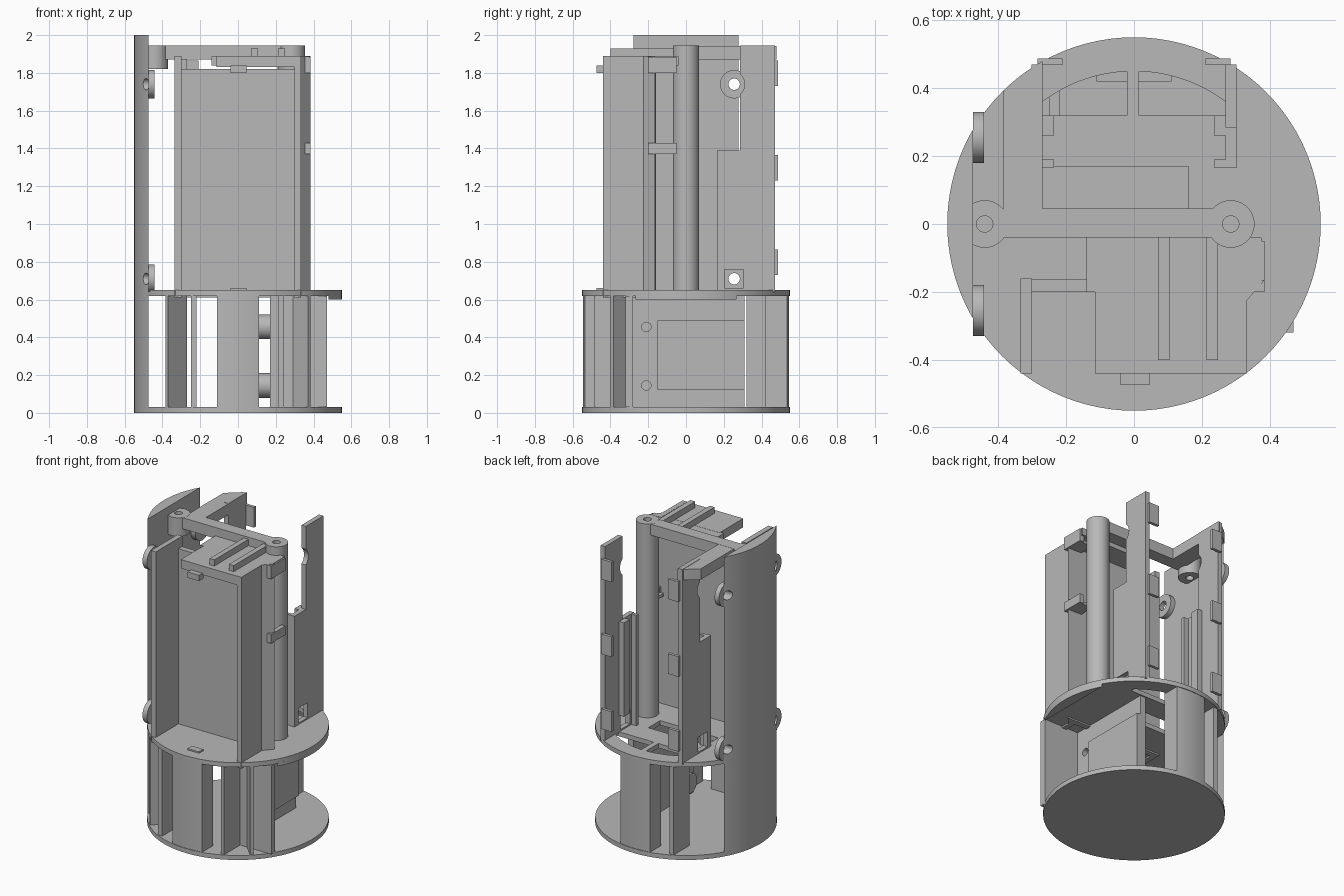
import bpy, bmesh, math
from mathutils import Vector

cube = bpy.data.objects.get("Cube")
if cube:
    bpy.data.objects.remove(cube, do_unlink=True)

grey = bpy.data.materials.new("plain grey")
grey.use_nodes = True
grey.diffuse_color = (0.48, 0.48, 0.48, 1)
grey.node_tree.nodes["Principled BSDF"].inputs["Base Color"].default_value = (0.48, 0.48, 0.48, 1)
R = 0.55


def prism(name, outline, lo, hi, axis="z"):
    """Extrude a 2D outline: (x, y) along z, or (y, z) along x."""
    bm = bmesh.new()
    place = (lambda p, h: (p[0], p[1], h)) if axis == "z" else (lambda p, h: (h, p[0], p[1]))
    face = bm.faces.new([bm.verts.new(place(p, lo)) for p in outline])
    up = bmesh.ops.extrude_face_region(bm, geom=[face])
    shift = Vector(place((0, 0), hi - lo))
    bmesh.ops.translate(bm, vec=shift, verts=[v for v in up["geom"] if isinstance(v, bmesh.types.BMVert)])
    bmesh.ops.recalc_face_normals(bm, faces=bm.faces)
    mesh = bpy.data.meshes.new(name)
    bm.to_mesh(mesh)
    bm.free()
    mesh.materials.append(grey)
    ob = bpy.data.objects.new(name, mesh)
    bpy.context.collection.objects.link(ob)
    return ob


def rect(a0, a1, b0, b1):
    return [(a0, b0), (a1, b0), (a1, b1), (a0, b1)]


def box(name, x0, x1, y0, y1, z0, z1):
    return prism(name, rect(x0, x1, y0, y1), z0, z1)


def circle(cx, cy, r, n=64):
    return [(cx + r * math.cos(2 * math.pi * i / n), cy + r * math.sin(2 * math.pi * i / n)) for i in range(n)]


def arc_x(x0, x1, r, side=1, n=16):
    """Points on the circle of radius r between two x values."""
    xs = [x0 + (x1 - x0) * i / n for i in range(n + 1)]
    return [(x, side * math.sqrt(max(r * r - x * x, 0))) for x in xs]


def cut(ob, *cutters):
    for c in cutters:
        m = ob.modifiers.new("cut", "BOOLEAN")
        m.object, m.operation, m.solver = c, "DIFFERENCE", "EXACT"
    bpy.context.view_layer.update()
    ob_eval = ob.evaluated_get(bpy.context.evaluated_depsgraph_get())
    mesh = bpy.data.meshes.new_from_object(ob_eval)
    ob.modifiers.clear()
    ob.data = mesh
    for c in cutters:
        bpy.data.objects.remove(c, do_unlink=True)


# Discs of the lower drum
prism("base_disc", circle(0, 0, R, 96), 0, 0.03)
deck = prism("middle_disc", circle(0, 0, R, 96), 0.62, 0.65)
pockets = [prism("pocket", [(a, 0.32)] + arc_x(a, b, 0.45) + [(b, 0.32)], 0.5, 0.8)
           for a, b in ((-0.27, -0.02), (0.015, 0.29))]
cut(deck, *pockets, box("slot", -0.27, 0.16, 0.045, 0.17, 0.5, 0.8))
half = math.acos(0.48 / R)
prism("deck_lip", [(R * math.cos(t), R * math.sin(t)) for t in
                   [half * (i / 8 - 1) for i in range(17)]], 0.60, 0.625)

# Tall curved wall with screw bosses
half = math.acos(0.475 / R)
wall = prism("tall_wall", [(-R * math.cos(t), R * math.sin(t)) for t in
                           [half * (i / 16 - 1) for i in range(33)]], 0.0, 2.0)
spots = [(s * 0.255, z) for s in (-1, 1) for z in (0.71, 1.74)]
cut(wall, *[prism("drill", circle(y, z, 0.03, 32), -0.7, -0.4, "x") for y, z in spots])
for y, z in spots:
    boss = prism("wall_boss", circle(y, z, 0.075), -0.475, -0.442, "x")
    cut(boss, prism("drill", circle(y, z, 0.03, 32), -0.7, -0.4, "x"))

# Curved drum walls, dividers and radial fins, front and back
for s, side in ((-1, "front"), (1, "back")):
    prism(side + "_drum_wall", [(-0.11, s * 0.42)] + arc_x(-0.11, 0.11, R - 0.004, s) + [(0.11, s * 0.42)], 0.03, 0.62)
    box(side + "_divider", -0.25, -0.22, *sorted((s * 0.32, s * 0.488)), 0.03, 0.62)
prism("left_radial_fin", [(-0.385, -0.385), (-0.37, -0.40), (-0.27, -0.29), (-0.285, -0.275)], 0.03, 0.62)
prism("right_radial_fin", [(0.385, -0.385), (0.37, -0.40), (0.28, -0.31), (0.30, -0.30)], 0.03, 0.62)
box("right_divider", 0.215, 0.24, -0.488, -0.31, 0.03, 0.62)
box("cross_plate", 0.17, 0.47, -0.32, -0.28, 0.03, 0.62)
box("cross_plate_flange", 0.445, 0.47, -0.32, -0.285, 0.03, 0.62)

# Mounting plate with bosses and raised cover
plate = box("mounting_plate", 0.17, 0.21, -0.29, 0.31, 0.03, 0.62)
screws = [(-0.21, 0.455), (-0.21, 0.145)]
cut(plate, *[prism("drill", circle(y, z, 0.025, 32), 0.1, 0.3, "x") for y, z in screws])
for y, z in screws:
    prism("plate_boss", circle(y, z, 0.065), 0.11, 0.175, "x")
prism("raised_cover", rect(-0.15, 0.31, 0.12, 0.49), 0.21, 0.235, "x")

# Round post, pivot boss and top arm
post = prism("post", circle(0.285, 0, 0.07), 0.64, 1.945)
cut(post, prism("drill", circle(0.285, 0, 0.024, 32), 1.6, 2.1))
pivot = prism("pivot_boss", [(max(x, -0.476), y) for x, y in circle(-0.44, 0, 0.07)], 1.82, 1.945)
cut(pivot, prism("drill", circle(-0.44, 0, 0.024, 32), 1.6, 2.1))
box("top_arm", -0.385, 0.23, -0.04, 0.045, 1.87, 1.944)
prism("side_arm", [(-0.385, 0.04)] + arc_x(-0.385, -0.27, R) + [(-0.27, 0.04)], 1.87, 1.943)

# Mirrored rear side panels with channels and clips
for s, side in ((-1, "right"), (1, "left")):
    def span(a, b):
        return sorted((s * a, s * b))
    outline = [(0.165, 0.64), (0.47, 0.64), (0.47, 1.945), (0.285, 1.945), (0.285, 1.39), (0.165, 1.39)]
    panel = prism(side + "_rear_panel", outline, *span(0.27, 0.302), "x")
    cut(panel, prism("notch", circle(0.245, 1.74, 0.066, 48), *span(0.2, 0.4), "x"),
        prism("window", rect(0.205, 0.305, 0.66, 0.76), *span(0.2, 0.4), "x"))
    box(side + "_channel_front", *span(0.235, 0.28), 0.167, 0.19, 0.64, 1.388)
    box(side + "_channel_back", *span(0.235, 0.28), 0.26, 0.32, 0.76, 1.388)
    for z in (0.73, 1.23, 1.73):
        box(side + "_clip", *span(0.21, 0.285), 0.468, 0.488, z, z + 0.135)

# Open front box: side walls, back panel, roof and rails
box("box_left_wall", -0.335, -0.30, -0.44, -0.16, 0.61, 1.89)
prism("box_right_wall", [(0.30, -0.44), (0.333, -0.44), (0.333, -0.225), (0.385, -0.165), (0.30, -0.165)], 0.61, 1.89)
box("box_back_panel", -0.31, 0.31, -0.20, -0.162, 0.61, 1.82)
box("box_roof", -0.115, 0.31, -0.44, -0.19, 1.83, 1.889)
box("roof_rear", -0.14, 0.375, -0.20, -0.04, 1.84, 1.888)
box("roof_tab", -0.04, 0.045, -0.475, -0.43, 1.80, 1.84)
box("floor_tab", -0.04, 0.045, -0.475, -0.43, 0.645, 0.66)
for x in (0.07, 0.213):
    box("roof_rail", x, x + 0.035, -0.40, -0.04, 1.88, 1.93)

# Cable clips beside the post
for z0, z1 in ((1.37, 1.43), (1.80, 1.885)):
    box("cable_clip_arm", 0.30, 0.385, -0.175, -0.15, z0, z1)
    box("cable_clip_outer", 0.355, 0.385, -0.20, -0.05, z0, z1)
    box("cable_clip_shelf", 0.28, 0.37, -0.17, -0.06, z0, z0 + 0.02)

# Smooth the round surfaces, keep edges sharp
bpy.ops.object.select_all(action="DESELECT")
parts = [o for o in bpy.context.scene.objects if o.type == "MESH"]
for o in parts:
    o.select_set(True)
bpy.context.view_layer.objects.active = parts[0]
bpy.ops.object.shade_smooth_by_angle(angle=math.radians(30))
